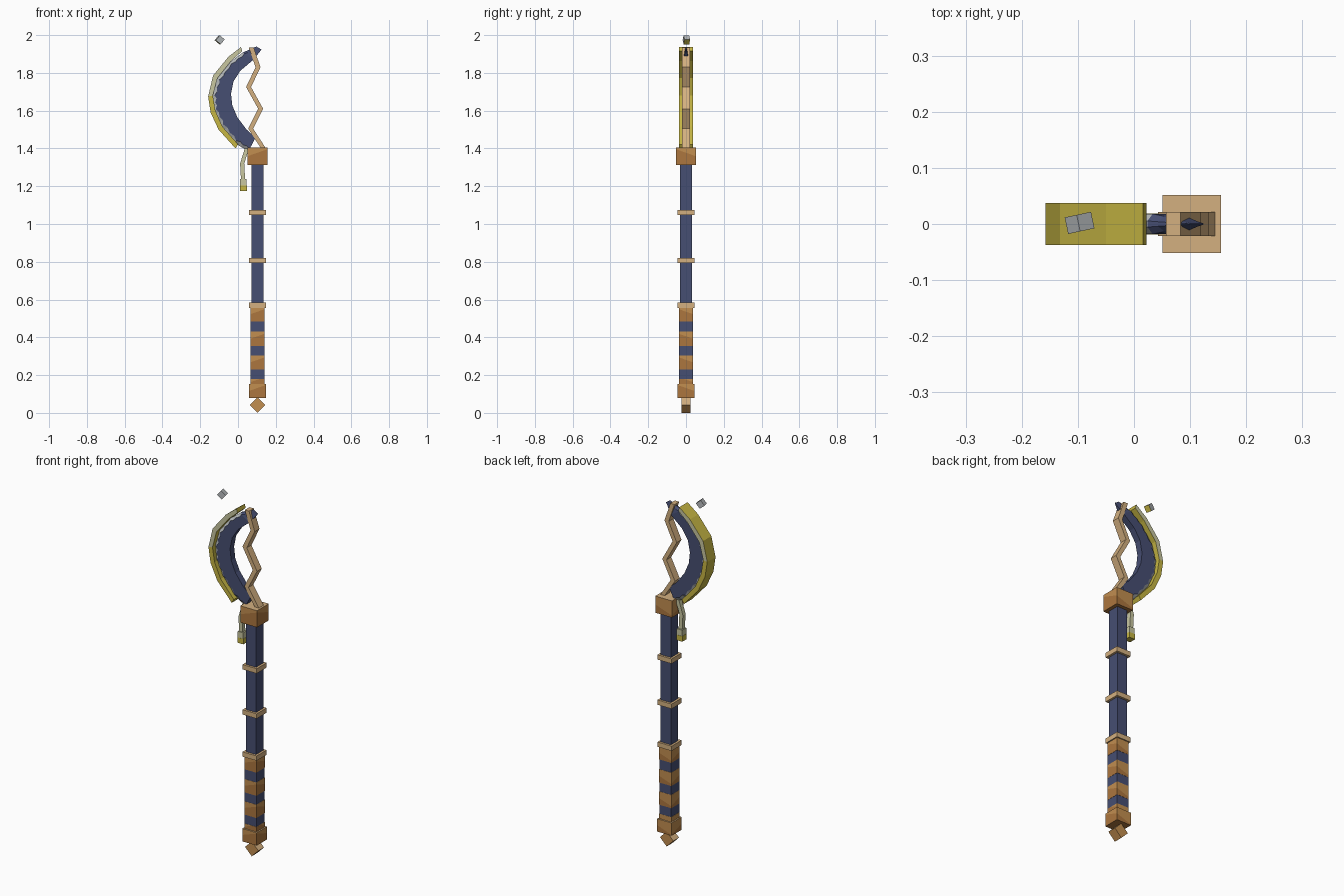
import bpy, bmesh, math
from mathutils import Vector, Matrix

cube = bpy.data.objects.get("Cube")
if cube:
    bpy.data.objects.remove(cube, do_unlink=True)


def material(name, r, g, b):
    lin = [((c / 255 + 0.055) / 1.055) ** 2.4 for c in (r, g, b)] + [1]
    m = bpy.data.materials.new(name)
    m.use_nodes = True
    m.diffuse_color = lin
    m.node_tree.nodes["Principled BSDF"].inputs["Base Color"].default_value = lin
    return m


NAVY = material("navy", 70, 78, 114)
TAN = material("light tan", 212, 176, 128)
BROWN = material("warm brown", 194, 142, 80)
DARK = material("dark brown", 172, 118, 62)
GOLD = material("gold", 198, 182, 68)
PALE = material("pale gold", 200, 199, 160)
SILVER = material("silver", 182, 186, 188)

AXIS = 0.103  # x of the staff's centre line


def finish(bm, name, mats, rule=None):
    bmesh.ops.recalc_face_normals(bm, faces=bm.faces)
    bm.normal_update()
    if rule:
        for f in bm.faces:
            f.material_index = rule(f.calc_center_median(), f.normal)
    mesh = bpy.data.meshes.new(name)
    bm.to_mesh(mesh)
    bm.free()
    for m in mats:
        mesh.materials.append(m)
    ob = bpy.data.objects.new(name, mesh)
    bpy.context.collection.objects.link(ob)
    return ob


def box(name, centre, size, mats, rule=None, turn=None, cut=None):
    bm = bmesh.new()
    bmesh.ops.create_cube(bm, size=1)
    m = Matrix.Translation(centre) @ (turn or Matrix()) @ Matrix.Diagonal((*size, 1))
    bmesh.ops.transform(bm, matrix=m, verts=bm.verts)
    if cut:
        bmesh.ops.bisect_plane(bm, geom=bm.verts[:] + bm.edges[:] + bm.faces[:],
                               plane_co=centre, plane_no=cut)
    return finish(bm, name, mats, rule)


def two_tone(name, low, high, half, cap=1):
    """Block on the staff axis, split on a slant into light and dark brown."""
    centre = Vector((AXIS, 0, (low + high) / 2))
    slant = Vector((-0.35, 0.35, 1))

    def rule(c, n):
        if n.z > 0.9:
            return 2
        return 0 if (c - centre).dot(slant) > 0 else 1
    box(name, centre, (2 * half, 2 * half, high - low), [BROWN, DARK, TAN], rule, cut=slant)


def loft(name, sections, mats, rule=None):
    """Join matching cross-sections with faces and close both ends."""
    bm = bmesh.new()
    rings = [[bm.verts.new(p) for p in s] for s in sections]
    for a, b in zip(rings, rings[1:]):
        for i in range(len(a)):
            j = (i + 1) % len(a)
            bm.faces.new((a[i], a[j], b[j], b[i]))
    bm.faces.new(rings[0])
    bm.faces.new(rings[-1][::-1])
    return finish(bm, name, mats, rule)


def strip(name, left, right, depth, mats, rule=None):
    return loft(name, [[(a[0], -depth, a[1]), (b[0], -depth, b[1]),
                        (b[0], depth, b[1]), (a[0], depth, a[1])]
                       for a, b in zip(left, right)], mats, rule)


def cord(name, path, width, depth, mats):
    return strip(name, [(x - width, z) for x, z in path],
                 [(x + width, z) for x, z in path], depth, mats)


# Staff, grip and fittings
box("shaft", (AXIS, 0, 0.94), (0.064, 0.064, 0.8), [NAVY])
box("grip_core", (AXIS, 0, 0.35), (0.073, 0.073, 0.42), [NAVY])
for i, (low, high) in enumerate([(0.145, 0.18), (0.23, 0.305), (0.355, 0.43), (0.485, 0.56)]):
    two_tone(f"grip_wrap_{i + 1}", low, high, 0.0375)
for i, z in enumerate([0.57, 0.807, 1.061]):
    box(f"ring_{i + 1}", (AXIS, 0, z), (0.088, 0.088, 0.027), [TAN])
two_tone("head_block", 1.312, 1.406, 0.052)
two_tone("base_block", 0.08, 0.152, 0.045)

# Pommel: a block standing on its edge
box("pommel", (AXIS, 0, 0.042), (0.059, 0.05, 0.059), [TAN, BROWN],
    lambda c, n: 0 if n.z > 0.1 else 1, Matrix.Rotation(math.radians(45), 4, "Y"))

# Zigzag brace behind the blade
cord("zigzag_brace", [(0.135, 1.40), (0.067, 1.505), (0.120, 1.61),
                      (0.056, 1.725), (0.106, 1.83), (0.070, 1.935)], 0.013, 0.021, [TAN])

# Crescent blade with a ragged bevelled edge
outer = [(.055, 1.385), (-.02, 1.43), (-.093, 1.52), (-.135, 1.605), (-.14, 1.68),
         (-.114, 1.765), (-.045, 1.855), (.024, 1.907), (.098, 1.94)]
inner = [(.093, 1.458), (.045, 1.50), (-.003, 1.564), (-.03, 1.627), (-.037, 1.69),
         (-.024, 1.755), (.013, 1.812), (.082, 1.87), (.124, 1.923)]
sections = []
STEPS = 4
last = (len(outer) - 1) * STEPS
for k in range(last + 1):
    s = min(k // STEPS, len(outer) - 2)
    t = k / STEPS - s
    o = Vector(outer[s]).lerp(Vector(outer[s + 1]), t)
    i = Vector(inner[s]).lerp(Vector(inner[s + 1]), t)
    m = i.lerp(o, 0.76 if k % 2 else 0.84)
    d = 0.018 * max(0.05, min(1, (last - k) / STEPS))
    e = d * 0.3
    sections.append([(i.x, -d, i.y), (m.x, -d, m.y), (o.x, -e, o.y),
                     (o.x, e, o.y), (m.x, d, m.y), (i.x, d, i.y)])
blade = loft("blade", sections, [NAVY, SILVER])
# Faces run round each section in order, so the bevel is the second to fourth
for n, f in enumerate(blade.data.polygons):
    if n < last * 6 and n % 6 in (1, 2, 3) and n < (last - STEPS) * 6:
        f.material_index = 1

# Wide band round the cutting edge
strip("edge_band",
      [(-.013, 1.40), (-.103, 1.50), (-.145, 1.59), (-.158, 1.675),
       (-.132, 1.786), (-.05, 1.886), (.016, 1.937)],
      [(0, 1.422), (-.082, 1.515), (-.12, 1.60), (-.133, 1.68),
       (-.109, 1.772), (-.035, 1.864), (.022, 1.915)],
      0.037, [GOLD, PALE],
      lambda c, n: 1 if abs(n.y) > 0.9 and c.z > 1.67 else 0)

# Hanging tassel
cord("tassel_cord", [(0.047, 1.40), (0.022, 1.32), (0.027, 1.23)], 0.011, 0.012, [PALE])
box("tassel_end", (0.028, 0, 1.222), (0.034, 0.036, 0.034), [PALE])
box("tassel_tip", (0.028, 0, 1.19), (0.037, 0.038, 0.03), [GOLD])

# Loose fragment above the blade
box("floating_fragment", (-0.097, 0.002, 1.975), (0.034, 0.03, 0.034), [SILVER, GOLD],
    lambda c, n: 1 if n.z < -0.3 else 0,
    Matrix.Rotation(math.radians(12), 4, "Z") @ Matrix.Rotation(math.radians(40), 4, "Y"))
